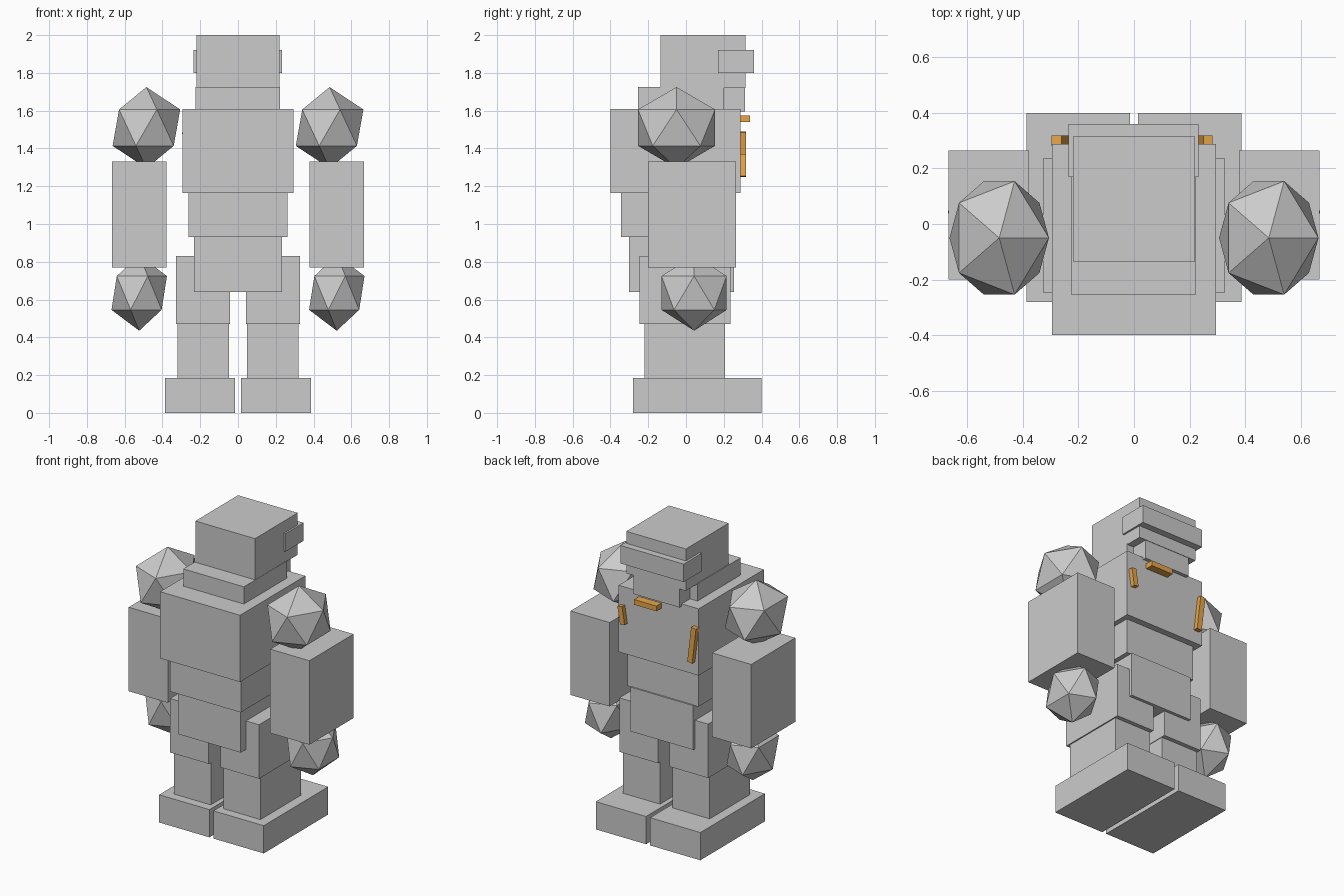
import bpy
from mathutils import Vector

if "Cube" in bpy.data.objects:
    bpy.data.objects.remove(bpy.data.objects["Cube"])


def box(name, x, y, z, mat=None, tilt=0.0):
    """Flat-sided block from its min/max extents."""
    bpy.ops.mesh.primitive_cube_add(
        size=1, location=[(a + b) / 2 for a, b in (x, y, z)], rotation=(0, tilt, 0))
    ob = bpy.context.object
    ob.name = name
    size = Vector([b - a for a, b in (x, y, z)])
    for v in ob.data.vertices:
        v.co *= size
    if mat:
        ob.data.materials.append(mat)
    return ob


def boulder(name, centre, radii):
    """Twenty-sided rock."""
    bpy.ops.mesh.primitive_ico_sphere_add(subdivisions=1, radius=1, location=centre)
    ob = bpy.context.object
    ob.name = name
    for v in ob.data.vertices:
        v.co *= Vector(radii)
    return ob


def span(side, inner, outer):
    return tuple(sorted((side * inner, side * outer)))


amber = bpy.data.materials.new("amber")
amber.diffuse_color = (0.80, 0.38, 0.07, 1)
amber.use_nodes = True
amber.node_tree.nodes["Principled BSDF"].inputs["Base Color"].default_value = amber.diffuse_color

# Head and trunk
box("head", (-0.22, 0.22), (-0.135, 0.315), (1.72, 2.0))
box("brow", (-0.235, 0.232), (0.17, 0.36), (1.80, 1.92))
box("jaw", (-0.17, 0.17), (0.0, 0.312), (1.595, 1.73))
box("neck", (-0.225, 0.222), (-0.255, 0.20), (1.60, 1.725))
box("chest", (-0.295, 0.295), (-0.40, 0.288), (1.165, 1.61))
box("waist", (-0.262, 0.262), (-0.345, 0.245), (0.932, 1.17))
box("pelvis", (-0.232, 0.232), (-0.303, 0.255), (0.64, 0.935))

# Arms and legs
for side, label in ((-1, "left"), (1, "right")):
    boulder(label + "_shoulder", (side * 0.485, -0.05, 1.51), (0.20, 0.24, 0.215))
    box(label + "_arm", span(side, 0.378, 0.667), (-0.20, 0.265), (0.77, 1.33))
    boulder(label + "_fist", (side * 0.523, 0.043, 0.635), (0.164, 0.203, 0.20))
    box(label + "_thigh", span(side, 0.043, 0.328), (-0.247, 0.235), (0.47, 0.83))
    box(label + "_shin", span(side, 0.047, 0.32), (-0.22, 0.207), (0.18, 0.475))
    box(label + "_foot", span(side, 0.015, 0.386), (-0.28, 0.40), (0.0, 0.185))

# Glowing slits
box("left_slit", (-0.282, -0.246), (0.28, 0.318), (1.25, 1.488), amber, -0.12)
box("right_slit", (0.24, 0.274), (0.28, 0.318), (1.37, 1.488), amber, 0.16)
box("collar_slit", (-0.02, 0.145), (0.28, 0.34), (1.54, 1.575), amber)
